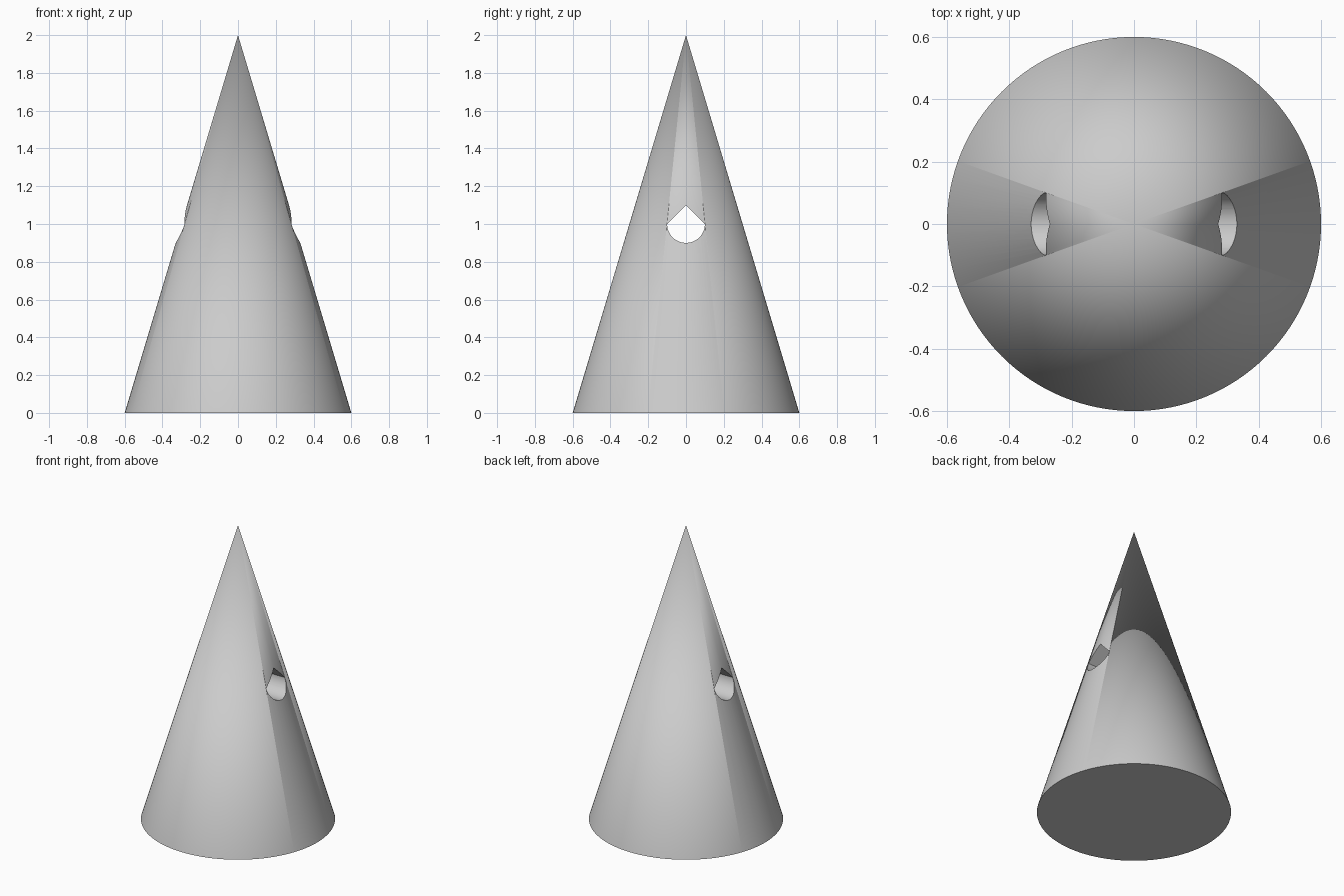
import bpy, bmesh, math

if "Cube" in bpy.data.objects:
    bpy.data.objects.remove(bpy.data.objects["Cube"])

grey = bpy.data.materials.new("light grey")
grey.diffuse_color = (0.6, 0.6, 0.6, 1)
grey.use_nodes = True
grey.node_tree.nodes["Principled BSDF"].inputs["Base Color"].default_value = grey.diffuse_color

# Solid cone body
bpy.ops.mesh.primitive_cone_add(vertices=128, radius1=0.6, radius2=0, depth=2, location=(0, 0, 1))
cone = bpy.context.object
cone.name = "cone_body"
cone.data.materials.append(grey)

# Teardrop profile: round below, 90 degree point on top, extruded along x
steps = 32
profile = [(0.1 * math.cos(a), 1 + 0.1 * math.sin(a))
           for a in (-math.pi + math.pi * i / steps for i in range(steps + 1))]
profile.append((0, 1.1))
bm = bmesh.new()
face = bm.faces.new([bm.verts.new((-1, y, z)) for y, z in profile])
ext = bmesh.ops.extrude_face_region(bm, geom=[face])
bmesh.ops.translate(bm, vec=(2, 0, 0),
                    verts=[v for v in ext["geom"] if isinstance(v, bmesh.types.BMVert)])
bmesh.ops.recalc_face_normals(bm, faces=bm.faces)
mesh = bpy.data.meshes.new("hole_cutter")
bm.to_mesh(mesh)
bm.free()
mesh.materials.append(grey)
cutter = bpy.data.objects.new("hole_cutter", mesh)
bpy.context.collection.objects.link(cutter)
cutter.hide_render = True

# Cut the hole right through the cone
mod = cone.modifiers.new("teardrop_hole", "BOOLEAN")
mod.operation = "DIFFERENCE"
mod.solver = "EXACT"
mod.object = cutter
bpy.ops.object.modifier_apply(modifier=mod.name)
bpy.data.objects.remove(cutter)

# Smooth the curved walls, keep the rims sharp
bpy.ops.object.shade_smooth_by_angle(angle=math.radians(30))
